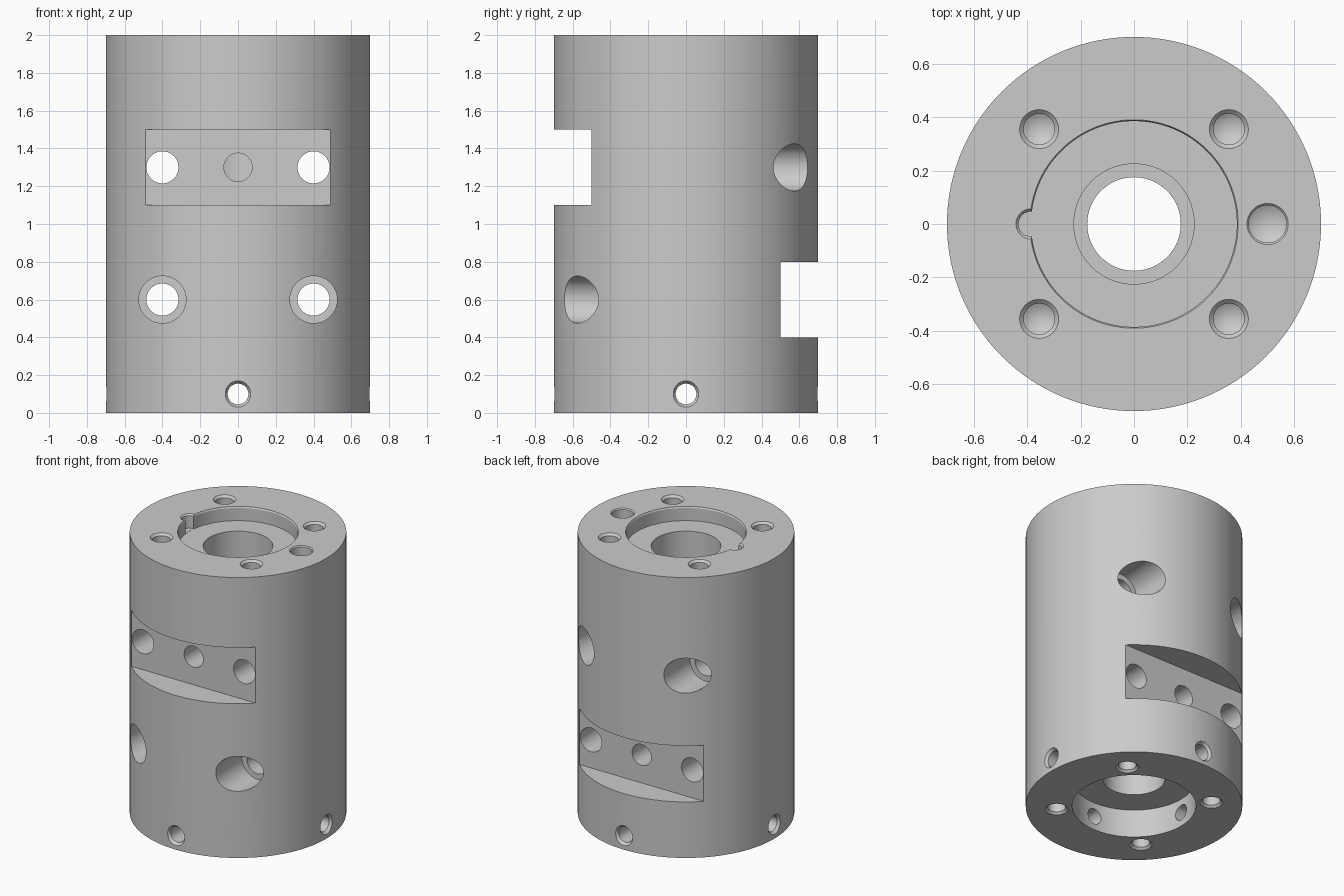
import bpy, bmesh, math
from mathutils import Vector

if "Cube" in bpy.data.objects:
    bpy.data.objects.remove(bpy.data.objects["Cube"])


def lathe(name, profile, point=(0, 0, 0), axis=(0, 0, 1), steps=48, closed=False):
    """Spin (radius, height) points round the given axis."""
    bm = bmesh.new()
    rings = []
    for r, h in profile:
        n = 1 if r == 0 else steps
        rings.append([bm.verts.new((r * math.cos(2 * math.pi * i / steps),
                                    r * math.sin(2 * math.pi * i / steps), h)) for i in range(n)])
    pairs = list(zip(rings, rings[1:]))
    if closed:
        pairs.append((rings[-1], rings[0]))
    for a, b in pairs:
        for i in range(steps):
            j = (i + 1) % steps
            quad = [a[i % len(a)], a[j % len(a)], b[j % len(b)], b[i % len(b)]]
            bm.faces.new(list(dict.fromkeys(quad)))
    bmesh.ops.recalc_face_normals(bm, faces=bm.faces)
    mesh = bpy.data.meshes.new(name)
    bm.to_mesh(mesh)
    bm.free()
    ob = bpy.data.objects.new(name, mesh)
    bpy.context.collection.objects.link(ob)
    ob.location = point
    ob.rotation_mode = 'QUATERNION'
    ob.rotation_quaternion = Vector(axis).to_track_quat('Z', 'Y')
    return ob


cutters = []


def drill(name, point, axis, r, depth, rim=None, chamfer=0.02, cone=0.0):
    """Round hole entering at point, with an optional chamfered rim and drill-tip cone."""
    prof = [(0, -depth - cone), (r, -depth)]
    if rim:
        prof += [(r, -chamfer), (rim, 0), (rim, 0.06)]
    else:
        prof += [(r, 0.06)]
    prof.append((0, 0.06))
    cutters.append(lathe(name, prof, point, axis))


# Coupling body: outer cylinder, end recesses and stepped bore
body = lathe("coupling_body", [
    (0.7, 0), (0.7, 2), (0.39, 2), (0.385, 1.99), (0.385, 1.9), (0.225, 1.9),
    (0.225, 1.05), (0.175, 1.05), (0.175, 0.95), (0.2, 0.95), (0.2, 0.2),
    (0.4, 0.2), (0.4, 0)], steps=128, closed=True)

# Opposed clamp flats, each with two counterbored bolts and a centre screw
for side, z, label in ((-1, 1.3, "front"), (1, 0.6, "back")):
    bpy.ops.mesh.primitive_cube_add(size=1, location=(0, side * 0.75, z))
    flat = bpy.context.object
    flat.name = label + "_flat_cutter"
    flat.scale = (1.6, 0.5, 0.4)
    cutters.append(flat)
    for x in (-0.4, 0.4):
        cutters.append(lathe(label + "_bolt_cutter", [
            (0, -1.4), (0.085, -1.4), (0.085, -0.45), (0.125, -0.45), (0.125, 0), (0, 0)],
            (x, -side * 0.8, z), (0, -side, 0)))
    drill(label + "_centre_screw_cutter", (0, side * 0.5, z), (0, side, 0), 0.075, 0.45)

# Four chamfered set screws round the lower recess
for dx, dy in ((1, 0), (-1, 0), (0, 1), (0, -1)):
    drill("set_screw_cutter", (dx * 0.7, dy * 0.7, 0.1), (dx, dy, 0), 0.055, 0.4, 0.07)

# Face screw holes in both ends
for x in (-0.355, 0.355):
    for y in (-0.355, 0.355):
        drill("top_screw_cutter", (x, y, 2), (0, 0, 1), 0.058, 0.35, 0.073, 0.015, 0.035)
        drill("bottom_screw_cutter", (x, y, 0), (0, 0, -1), 0.058, 0.3, 0.073, 0.015, 0.035)

# Dowel hole and key notch in the top
drill("dowel_cutter", (0.5, 0, 2), (0, 0, 1), 0.07, 0.35, 0.077, 0.007, 0.04)
drill("notch_cutter", (-0.385, 0, 2), (0, 0, 1), 0.047, 0.099, 0.057, 0.01)

# Cut everything out of the body
bpy.ops.object.select_all(action='DESELECT')
bpy.context.view_layer.objects.active = body
body.select_set(True)
for c in cutters:
    c.hide_render = True
    mod = body.modifiers.new(c.name, 'BOOLEAN')
    mod.operation = 'DIFFERENCE'
    mod.solver = 'EXACT'
    mod.object = c
    bpy.ops.object.modifier_apply(modifier=mod.name)
for c in cutters:
    bpy.data.objects.remove(c, do_unlink=True)

bpy.context.view_layer.objects.active = body
body.select_set(True)
bpy.ops.object.shade_smooth_by_angle(angle=math.radians(25))
